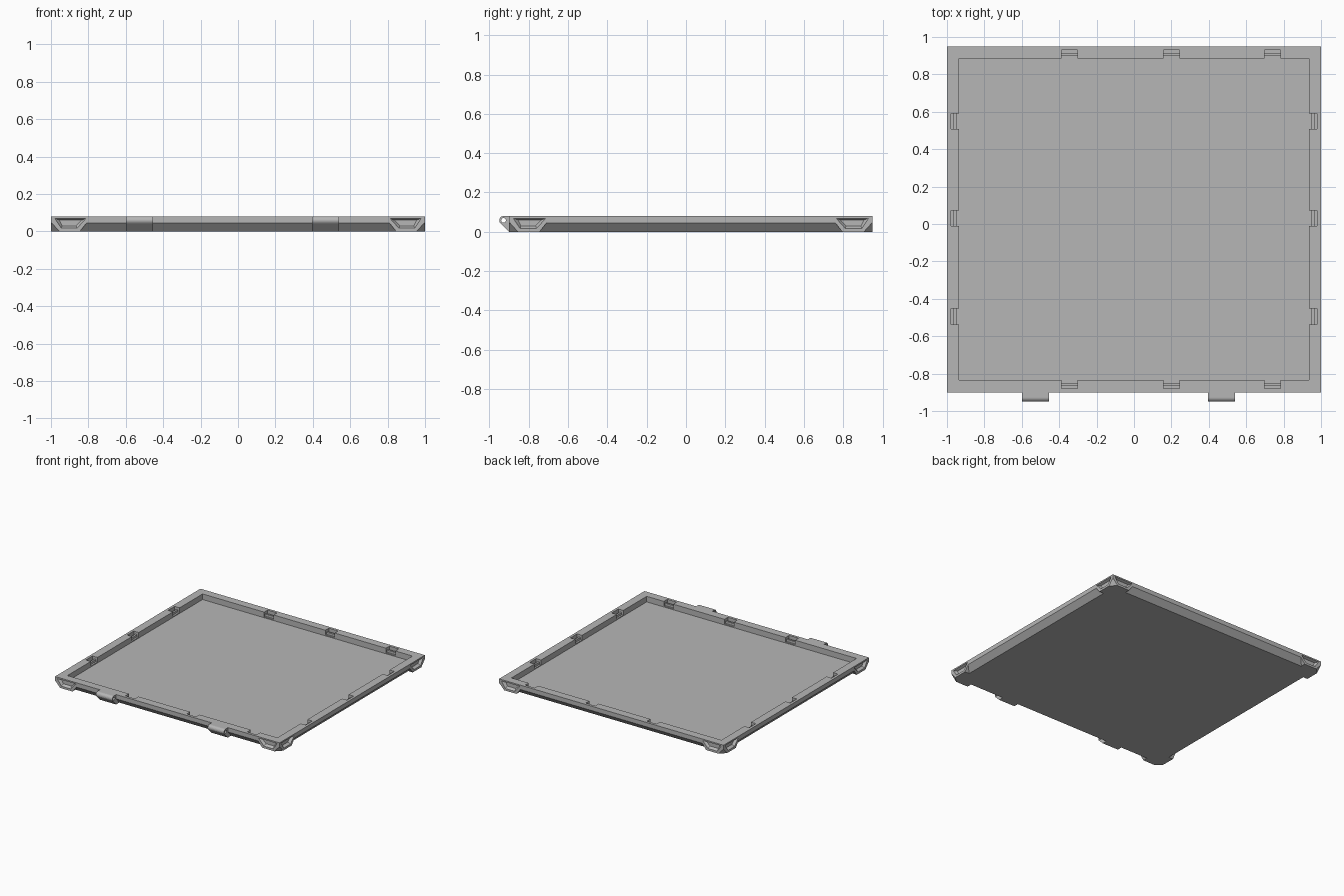
import bpy, bmesh, math
from mathutils import Vector

if "Cube" in bpy.data.objects:
    bpy.data.objects.remove(bpy.data.objects["Cube"], do_unlink=True)

grey = bpy.data.materials.new("plain_grey")
grey.use_nodes = True
grey.diffuse_color = (0.47, 0.47, 0.47, 1)
grey.node_tree.nodes["Principled BSDF"].inputs["Base Color"].default_value = (0.47, 0.47, 0.47, 1)

HALF_X, HALF_Y, MID_Y = 1.0, 0.925, 0.025
HEIGHT, FLOOR, RIM = 0.08, 0.035, 0.065


def finish(name, bm):
    bmesh.ops.recalc_face_normals(bm, faces=bm.faces)
    mesh = bpy.data.meshes.new(name)
    bm.to_mesh(mesh)
    bm.free()
    mesh.materials.append(grey)
    obj = bpy.data.objects.new(name, mesh)
    bpy.context.collection.objects.link(obj)
    return obj


def hulls(name, groups):
    """One object made of a convex solid for each group of points."""
    bm = bmesh.new()
    for points in groups:
        verts = [bm.verts.new(p) for p in points]
        bmesh.ops.convex_hull(bm, input=verts)
    bmesh.ops.dissolve_limit(bm, angle_limit=0.01, verts=bm.verts, edges=bm.edges)
    return finish(name, bm)


def combine(target, tool, operation):
    mod = target.modifiers.new("cut", 'BOOLEAN')
    mod.operation, mod.solver, mod.object = operation, 'EXACT', tool
    bpy.context.view_layer.objects.active = target
    bpy.ops.object.modifier_apply(modifier=mod.name)
    bpy.data.objects.remove(tool, do_unlink=True)


# Tray body: stacked rectangles, from sloped underside to sunken floor
bm = bmesh.new()
rings = []
for inset, z in [(0.04, 0), (0, 0.045), (0, HEIGHT), (RIM, HEIGHT), (RIM, FLOOR)]:
    rings.append([bm.verts.new((sx * (HALF_X - inset), MID_Y + sy * (HALF_Y - inset), z))
                  for sx, sy in [(-1, -1), (1, -1), (1, 1), (-1, 1)]])
for low, high in zip(rings, rings[1:]):
    for i in range(4):
        j = (i + 1) % 4
        bm.faces.new((low[i], low[j], high[j], high[i]))
bm.faces.new(rings[0])
bm.faces.new(rings[-1])
tray = finish("tray", bm)


# Corner feet: a = distance along the side from the corner, b = depth inward
def corner_groups(points):
    groups = []
    for sx in (-1, 1):
        for sy in (-1, 1):
            for swap in (False, True):
                group = []
                for a, b, z in points:
                    if swap:
                        a, b = b, a
                    group.append((sx * (HALF_X - a), MID_Y + sy * (HALF_Y - b), z))
                groups.append(group)
    return groups


foot = [(0.21, 0, 0.07), (0.155, 0, 0), (0.045, 0, 0), (0, 0, 0.05), (0, 0, 0.07),
        (0.21, 0.055, 0.07), (0.155, 0.055, 0), (0, 0.055, 0), (0, 0.055, 0.07), (0, 0.045, 0)]
for group in corner_groups(foot):
    combine(tray, hulls("foot", [group]), 'UNION')

# Tapered recess in each outer face of the feet
recess = [(0.19, -0.003, 0.07), (0.14, -0.003, 0.015), (0.055, -0.003, 0.015), (0.018, -0.003, 0.07),
          (0.165, 0.02, 0.06), (0.135, 0.02, 0.03), (0.06, 0.02, 0.03), (0.045, 0.02, 0.06)]
for group in corner_groups(recess):
    combine(tray, hulls("recess", [group]), 'DIFFERENCE')


# Clip notches around the inside of the rim
def rim_box(along, side, axis, d0, d1, z0, z1, width):
    points = []
    for t in (along - width / 2, along + width / 2):
        for d in (d0, d1):
            for z in (z0, z1):
                if axis == 'x':
                    points.append((side * (HALF_X - RIM + d), t, z))
                else:
                    points.append((t, MID_Y + side * (HALF_Y - RIM + d), z))
    return points


spots = [(t, s, 'y') for t in (-0.345, 0.2, 0.74) for s in (-1, 1)]
spots += [(t, s, 'x') for t in (-0.495, 0.03, 0.55) for s in (-1, 1)]
notches = [rim_box(t, s, ax, -0.01, 0.044, 0.042, 0.1, 0.084) for t, s, ax in spots]
combine(tray, hulls("notches", notches), 'DIFFERENCE')
hulls("clip_catches", [rim_box(t, s, ax, 0.014, 0.029, 0.038, 0.06, 0.086) for t, s, ax in spots])

# Hinge knuckles with a gusset and a pin hole
CENTRE, RADIUS = Vector((-0.928, 0.058)), 0.022


def circle(radius):
    return [(CENTRE.x + radius * math.cos(k * math.tau / 24),
             CENTRE.y + radius * math.sin(k * math.tau / 24)) for k in range(24)]


def across(profile, x0, x1):
    return [(x, y, z) for x in (x0, x1) for y, z in profile]


gusset = [(-0.9, 0), (-0.86, 0), (-0.86, 0.07), (-0.89, HEIGHT)]
for name, x0, x1 in [("right_hinge", -0.6, -0.455), ("left_hinge", 0.395, 0.54)]:
    hinge = hulls(name, [across(circle(RADIUS) + gusset, x0, x1)])
    combine(hinge, hulls("pin_hole", [across(circle(0.012), x0 - 0.05, x1 + 0.05)]), 'DIFFERENCE')
